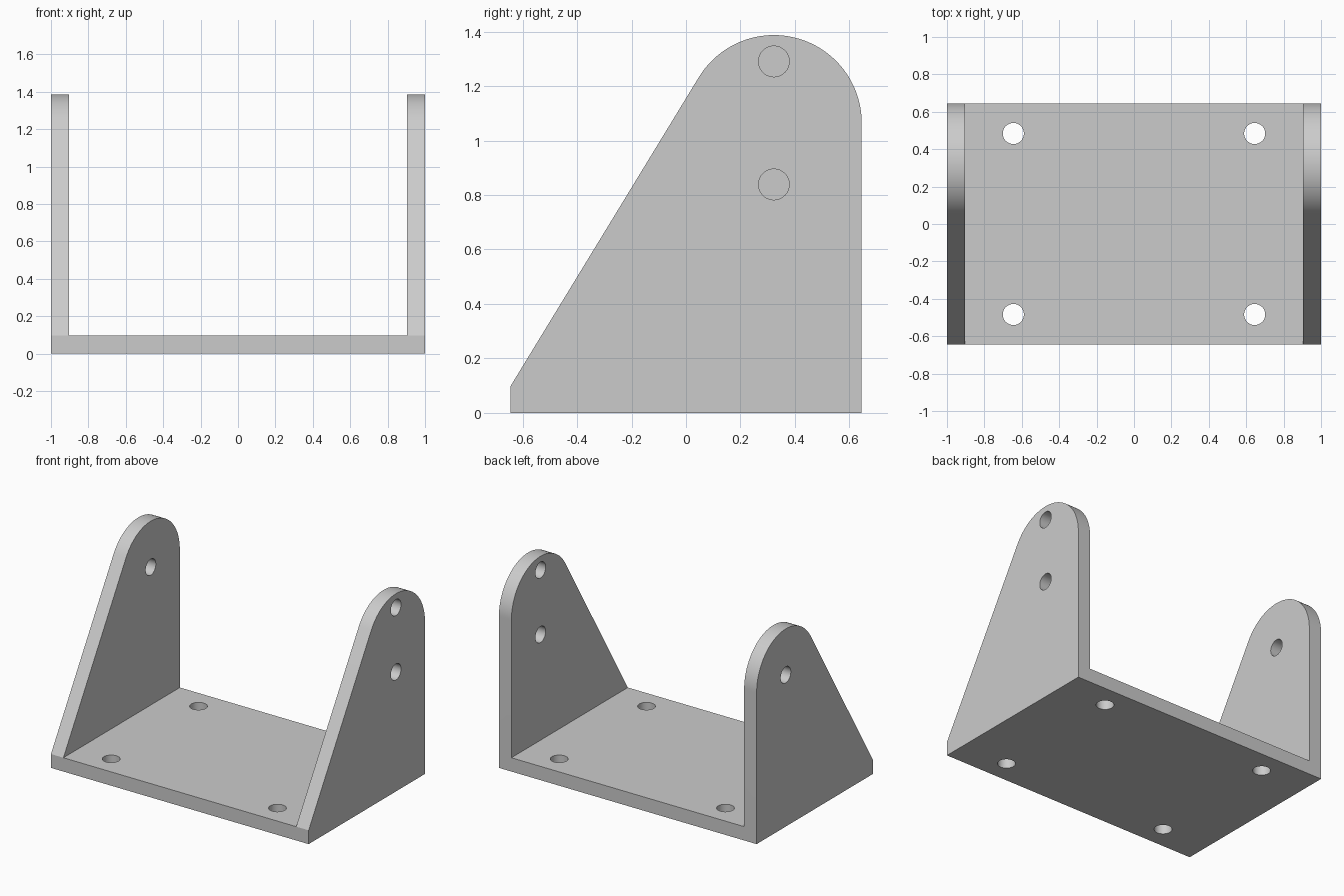
import bpy, bmesh, math
from mathutils import Matrix, Vector

default = bpy.data.objects.get("Cube")
if default:
    bpy.data.objects.remove(default, do_unlink=True)

U = 1 / 31            # design unit: the bracket is 62 units wide
HALF_W, HALF_D, THICK = 31 * U, 20 * U, 3 * U
HOLE_R = 1.75 * U
EAR_Y, EAR_Z, EAR_R = 10 * U, 33 * U, 10 * U

grey = bpy.data.materials.new("plain grey")
grey.use_nodes = True
grey.diffuse_color = (0.6, 0.6, 0.6, 1)
grey.node_tree.nodes["Principled BSDF"].inputs["Base Color"].default_value = (0.6, 0.6, 0.6, 1)


def to_object(name, bm):
    bmesh.ops.recalc_face_normals(bm, faces=bm.faces)
    mesh = bpy.data.meshes.new(name)
    bm.to_mesh(mesh)
    bm.free()
    mesh.materials.append(grey)
    obj = bpy.data.objects.new(name, mesh)
    bpy.context.collection.objects.link(obj)
    return obj


def box(name, size, centre):
    bm = bmesh.new()
    bmesh.ops.create_cube(bm, size=1, matrix=Matrix.Translation(centre) @ Matrix.Diagonal((*size, 1)))
    return to_object(name, bm)


def drill(name, centre, axis):
    bm = bmesh.new()
    turn = Matrix.Rotation(math.pi / 2, 4, "Y") if axis == "X" else Matrix.Identity(4)
    bmesh.ops.create_cone(bm, cap_ends=True, segments=48, radius1=HOLE_R, radius2=HOLE_R,
                          depth=4 * THICK, matrix=Matrix.Translation(centre) @ turn)
    return to_object(name, bm)


def cut(target, cutter):
    cutter.hide_render = True
    mod = target.modifiers.new("cut", "BOOLEAN")
    mod.operation, mod.solver, mod.object = "DIFFERENCE", "EXACT", cutter
    bpy.context.view_layer.objects.active = target
    bpy.ops.object.modifier_apply(modifier=mod.name)
    bpy.data.objects.remove(cutter, do_unlink=True)


# Side profile: sloping front edge tangent to a round top, upright back edge
to_ear = Vector((EAR_Y + HALF_D, EAR_Z - THICK))
slope = math.atan2(to_ear.y, to_ear.x) + math.asin(EAR_R / to_ear.length)
end = slope + math.pi / 2
STEPS = 48
profile = [(-HALF_D, THICK), (-HALF_D, 0), (HALF_D, 0)]
for i in range(STEPS + 1):
    a = end * i / STEPS
    profile.append((EAR_Y + EAR_R * math.cos(a), EAR_Z + EAR_R * math.sin(a)))

# Solid block of that profile across the full width
bm = bmesh.new()
face = bm.faces.new([bm.verts.new((-HALF_W, y, z)) for y, z in profile])
swept = bmesh.ops.extrude_face_region(bm, geom=[face])["geom"]
bmesh.ops.translate(bm, vec=(2 * HALF_W, 0, 0),
                    verts=[v for v in swept if isinstance(v, bmesh.types.BMVert)])
bracket = to_object("mounting_bracket", bm)

# Open channel that leaves the base plate and two side walls
cut(bracket, box("channel_cutter", (2 * (HALF_W - THICK), 4, 4), (0, 0, THICK + 2)))

# Four mounting holes in the base
for sx in (-1, 1):
    for sy in (-1, 1):
        cut(bracket, drill("base_hole_cutter", (sx * 20 * U, sy * 15 * U, THICK / 2), "Z"))

# Pivot holes: one in the right wall, two in the left wall
wall_x = HALF_W - THICK / 2
for side, height in ((-1, 33), (1, 40), (1, 26)):
    cut(bracket, drill("wall_hole_cutter", (side * wall_x, EAR_Y, height * U), "X"))

bpy.ops.object.select_all(action="DESELECT")
bracket.select_set(True)
bpy.context.view_layer.objects.active = bracket
bpy.ops.object.shade_smooth_by_angle(angle=math.radians(30))
